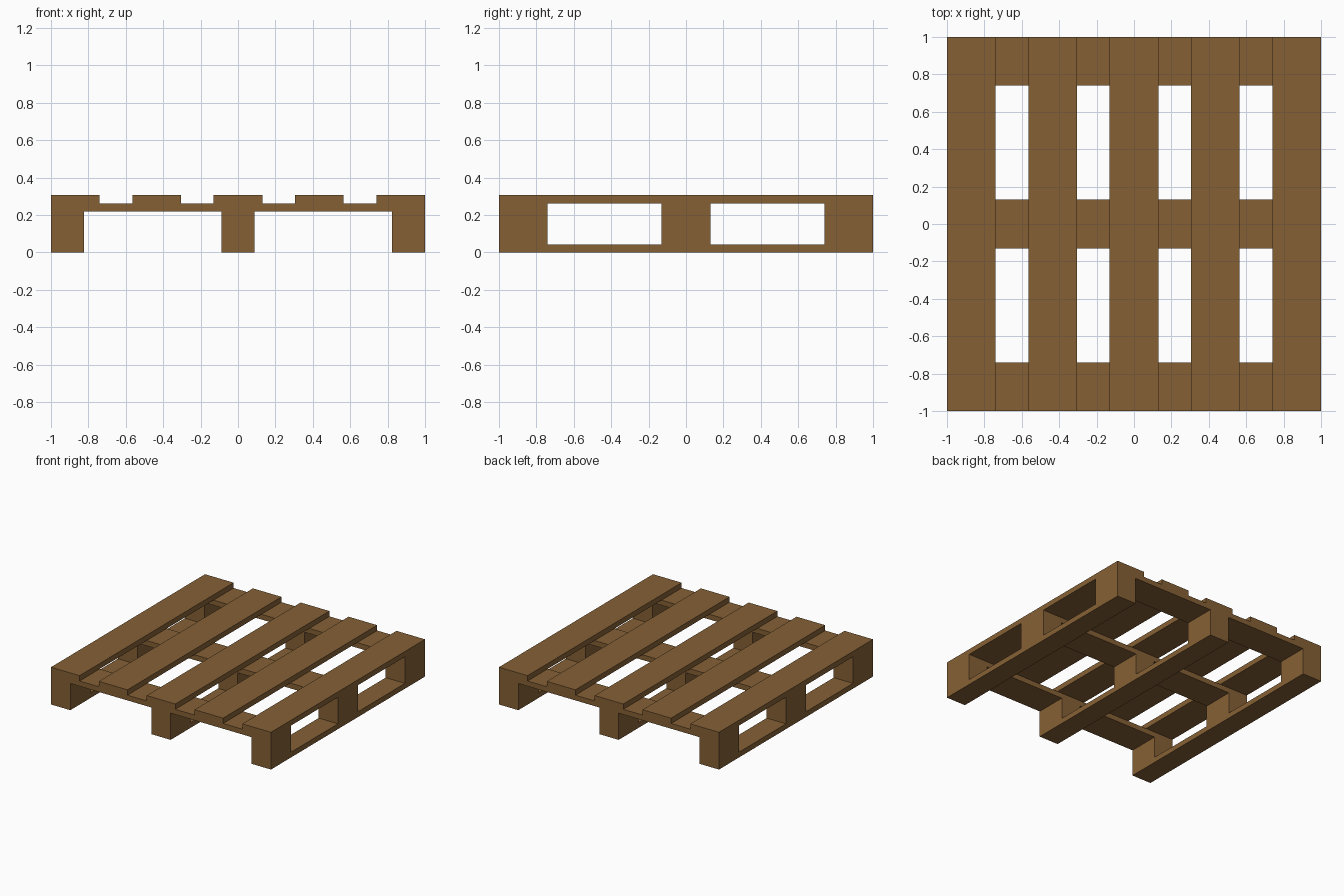
import bpy

if "Cube" in bpy.data.objects:
    bpy.data.objects.remove(bpy.data.objects["Cube"])

wood = bpy.data.materials.new("brown_wood")
wood.diffuse_color = (0.238, 0.118, 0.036, 1)
wood.use_nodes = True
wood.node_tree.nodes["Principled BSDF"].inputs["Base Color"].default_value = wood.diffuse_color


def box(name, x, y, z0, z1, w, d):
    """Box centred on x, y, spanning z0 to z1."""
    bpy.ops.mesh.primitive_cube_add(size=1, location=(x, y, (z0 + z1) / 2))
    ob = bpy.context.object
    ob.name = name
    ob.scale = (w, d, z1 - z0)
    bpy.ops.object.transform_apply(location=False, rotation=False, scale=True)
    ob.data.materials.append(wood)


BOARD, RUNNER = 0.26, 0.176             # board and runner widths
Z = (0, 0.0435, 0.219, 0.262, 0.306)    # layer heights

# Deck boards running front to back
for i in range(5):
    box(f"deck_board_{i + 1}", (i - 2) * 0.435, 0, Z[3], Z[4], BOARD, 2)

# Cross boards running side to side
for j in (-1, 0, 1):
    box(f"cross_board_{j + 2}", 0, j * 0.87, Z[2], Z[3], 2, BOARD)

# Bottom runners with three spacer blocks on each
for i in (-1, 0, 1):
    x = i * (1 - RUNNER / 2)
    box(f"bottom_runner_{i + 2}", x, 0, Z[0], Z[1], RUNNER, 2)
    for j in (-1, 0, 1):
        box(f"spacer_block_{i + 2}_{j + 2}", x, j * 0.87, Z[1], Z[2], RUNNER, BOARD)
